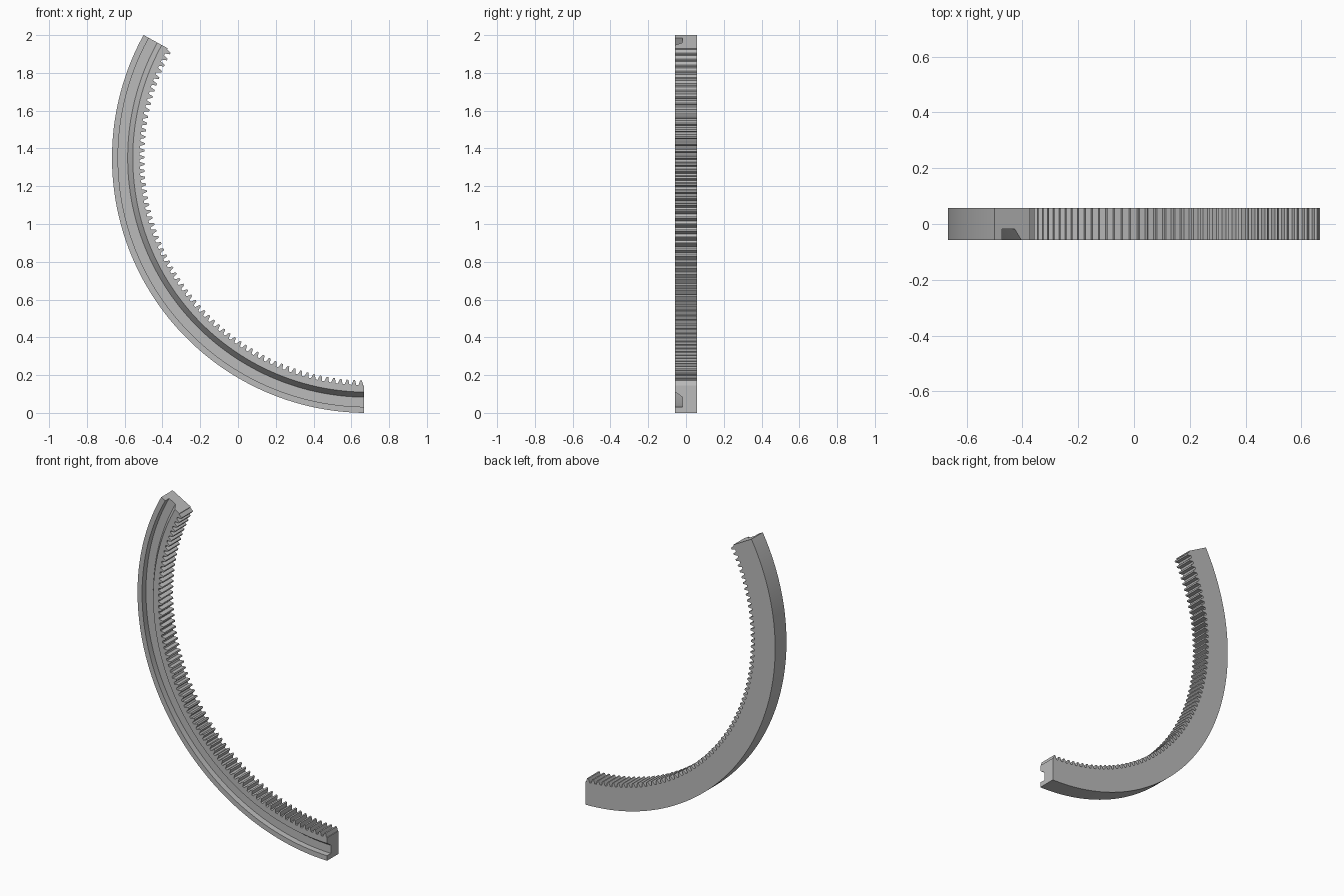
import bpy, bmesh, math

cube = bpy.data.objects.get("Cube")
if cube:
    bpy.data.objects.remove(cube, do_unlink=True)

# Ring segment dimensions
OUTER = 1.35
ROOT, TIP = 1.204, 1.179
CX, CZ = 0.683, 1.35
HALF = 0.057
END_X = 0.667
START = math.radians(151.2)
END = math.radians(269.32)
TEETH = 68
PITCH = (END - START) / TEETH

# Grooved cross-section as (radius, y); None follows the toothed edge
SECTION = [(OUTER, -HALF), (OUTER, HALF), (None, HALF), (None, -HALF),
           (1.24, -HALF), (1.267, -0.018), (1.318, -0.018), (1.318, -HALF)]

# One tooth as (fraction of pitch, radius of the inner edge)
TOOTH = [(0.16, ROOT), (0.37, TIP), (0.63, TIP), (0.84, ROOT)]

stations = [(START, ROOT)]
for i in range(TEETH):
    stations += [(START + (i + f) * PITCH, r) for f, r in TOOTH]
stations.append((END, ROOT))

# Sweep the section along the arc
bm = bmesh.new()
rings = []
for angle, inner in stations:
    ring = []
    for r, y in SECTION:
        r = inner if r is None else r
        x = min(CX + r * math.cos(angle), END_X)
        ring.append(bm.verts.new((x, y, CZ + r * math.sin(angle))))
    rings.append(ring)

n = len(SECTION)
for a, b in zip(rings, rings[1:]):
    for j in range(n):
        k = (j + 1) % n
        bm.faces.new((a[j], a[k], b[k], b[j]))
bm.faces.new(rings[0])
bm.faces.new(rings[-1])
bmesh.ops.recalc_face_normals(bm, faces=bm.faces)

mesh = bpy.data.meshes.new("toothed_arc_rail")
bm.to_mesh(mesh)
bm.free()
rail = bpy.data.objects.new("toothed_arc_rail", mesh)
bpy.context.collection.objects.link(rail)

# Plain grey material
grey = bpy.data.materials.new("plain grey")
grey.use_nodes = True
colour = (0.5, 0.5, 0.5, 1)
grey.diffuse_color = colour
grey.node_tree.nodes["Principled BSDF"].inputs["Base Color"].default_value = colour
mesh.materials.append(grey)

# Smooth along the arc, crisp at the edges
bpy.ops.object.select_all(action='DESELECT')
rail.select_set(True)
bpy.context.view_layer.objects.active = rail
bpy.ops.object.shade_smooth_by_angle(angle=math.radians(20))
